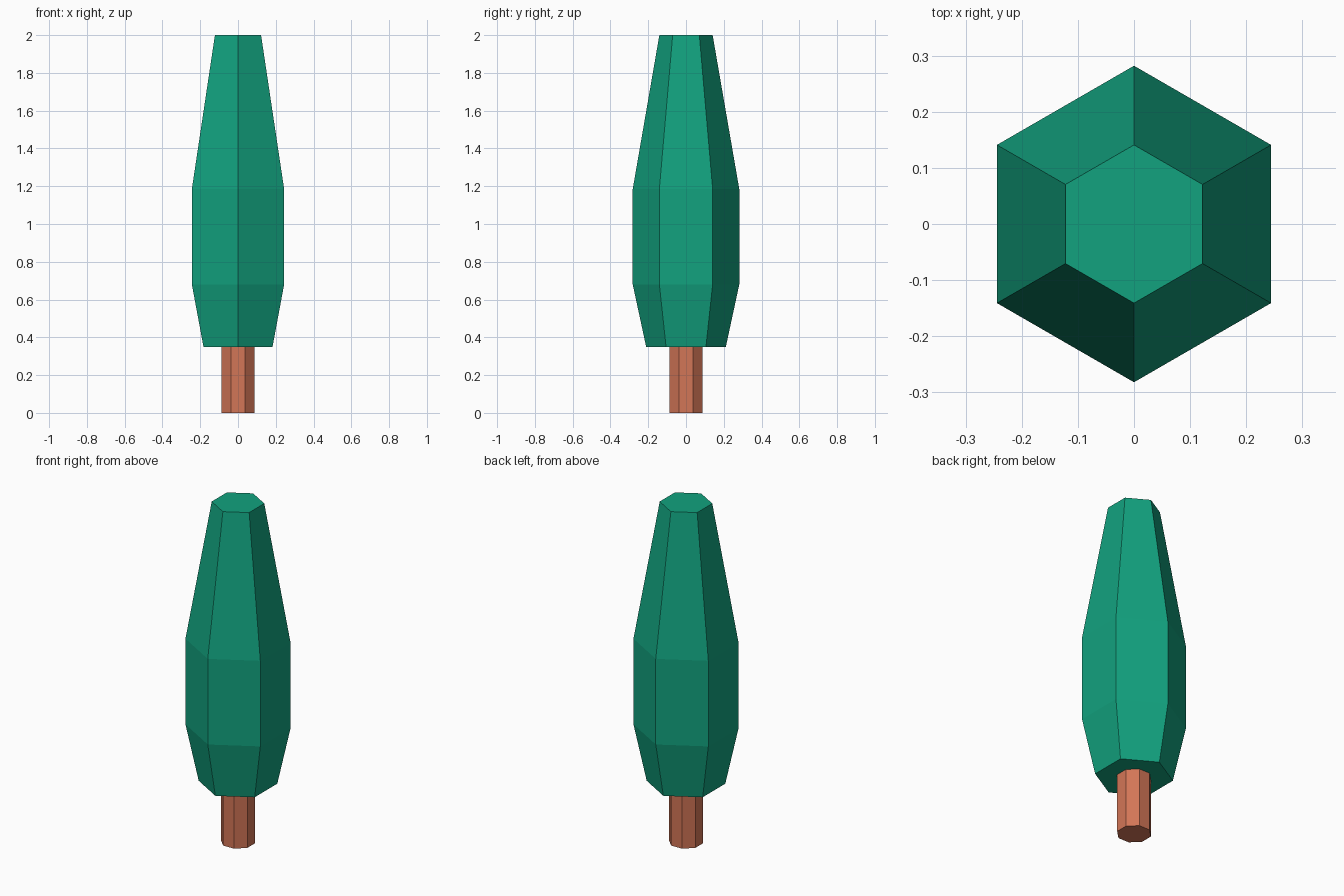
import bpy
import bmesh
from math import cos, sin, pi

if "Cube" in bpy.data.objects:
    bpy.data.objects.remove(bpy.data.objects["Cube"])


def material(name, color):
    mat = bpy.data.materials.new(name)
    mat.diffuse_color = (*color, 1)
    mat.use_nodes = True
    mat.node_tree.nodes["Principled BSDF"].inputs["Base Color"].default_value = mat.diffuse_color
    return mat


def lathe(name, sides, start, profile, mat):
    """Flat-faced solid from (radius, height) rings, capped at both ends."""
    bm = bmesh.new()
    rings = []
    for r, z in profile:
        angles = [start + 2 * pi * i / sides for i in range(sides)]
        rings.append([bm.verts.new((r * cos(a), r * sin(a), z)) for a in angles])
    for low, high in zip(rings, rings[1:]):
        for i in range(sides):
            j = (i + 1) % sides
            bm.faces.new((low[i], low[j], high[j], high[i]))
    bm.faces.new(rings[0][::-1])
    bm.faces.new(rings[-1])
    mesh = bpy.data.meshes.new(name)
    bm.to_mesh(mesh)
    bm.free()
    mesh.materials.append(mat)
    obj = bpy.data.objects.new(name, mesh)
    bpy.context.collection.objects.link(obj)
    return obj


green = material("leaf_green", (0.006, 0.36, 0.21))
brown = material("bark_brown", (0.65, 0.18, 0.095))

# Octagonal trunk, flats facing the axes
lathe("trunk", 8, pi / 8, [(0.094, 0), (0.094, 0.35)], brown)

# Hexagonal crown, corners facing front and back
lathe("foliage", 6, pi / 2,
      [(0.211, 0.35), (0.282, 0.68), (0.282, 1.185), (0.141, 2.0)], green)
